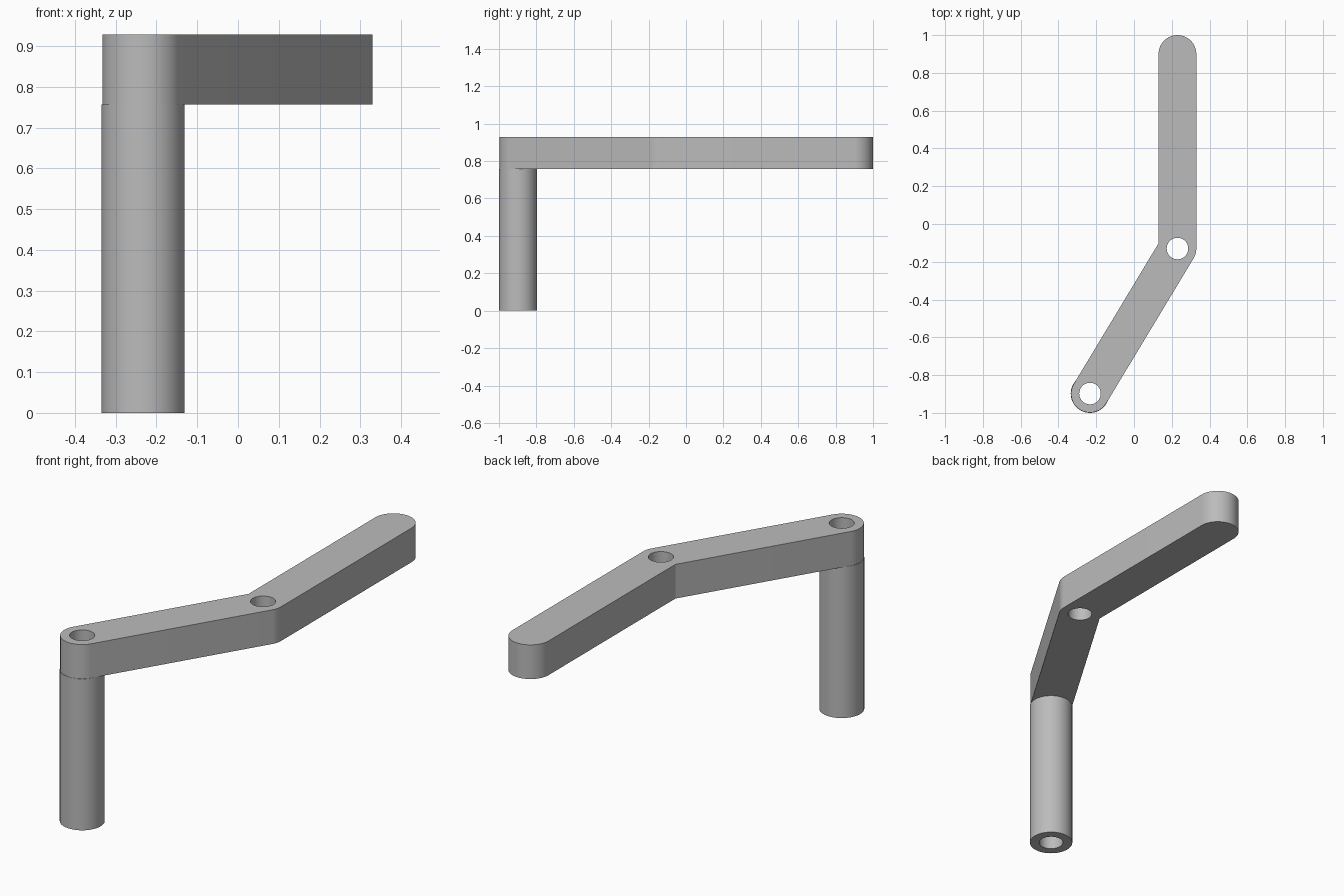
import bpy, bmesh, math
from mathutils import Vector

cube = bpy.data.objects.get("Cube")
if cube:
    bpy.data.objects.remove(cube, do_unlink=True)

ARM_BOTTOM, ARM_TOP = 0.757, 0.928
RADIUS, POST_RADIUS, HOLE_RADIUS = 0.1, 0.102, 0.057
tip = Vector((0.23, 0.9))
elbow = Vector((0.23, -0.13))
foot = Vector((-0.233, -0.898))

grey = bpy.data.materials.new("plain grey")
grey.use_nodes = True
colour = (0.5, 0.5, 0.5, 1)
grey.diffuse_color = colour
grey.node_tree.nodes["Principled BSDF"].inputs["Base Color"].default_value = colour


def arc(centre, radius, start, end, steps):
    """Points along a circular arc, both ends included."""
    return [centre + radius * Vector((math.cos(a), math.sin(a)))
            for a in (start + (end - start) * i / steps for i in range(steps + 1))]


def circle(centre, radius, steps=64):
    return arc(centre, radius, 0, 2 * math.pi, steps)[:-1]


def prism(name, outline, bottom, top):
    """Extrude a flat outline upwards into a solid."""
    bm = bmesh.new()
    face = bm.faces.new([bm.verts.new((p.x, p.y, bottom)) for p in outline])
    raised = bmesh.ops.extrude_face_region(bm, geom=[face])["geom"]
    verts = [g for g in raised if isinstance(g, bmesh.types.BMVert)]
    bmesh.ops.translate(bm, verts=verts, vec=(0, 0, top - bottom))
    bmesh.ops.recalc_face_normals(bm, faces=bm.faces)
    mesh = bpy.data.meshes.new(name)
    bm.to_mesh(mesh)
    bm.free()
    mesh.materials.append(grey)
    obj = bpy.data.objects.new(name, mesh)
    bpy.context.collection.objects.link(obj)
    return obj


def drill(obj, cutter):
    mod = obj.modifiers.new("hole", "BOOLEAN")
    mod.operation = "DIFFERENCE"
    mod.solver = "EXACT"
    mod.object = cutter
    bpy.context.view_layer.objects.active = obj
    bpy.ops.object.modifier_apply(modifier=mod.name)


# Bent arm: rounded ends, sharp inner corner, rounded outer corner
along = elbow - foot
heading = math.atan2(along.y, along.x)
left, right = heading + math.pi / 2, heading - math.pi / 2
bend = (left + math.pi) / 2
inner = elbow + RADIUS / math.cos(math.pi - bend) * Vector((math.cos(bend), math.sin(bend)))
outline = arc(tip, RADIUS, 0, math.pi, 32) + [inner]
outline += arc(foot, RADIUS, left, left + math.pi, 32)
outline += arc(elbow, RADIUS, right, 0, 8)
arm = prism("bent_arm", outline, ARM_BOTTOM, ARM_TOP)

# Upright post under the end of the arm
post = prism("post", circle(foot, POST_RADIUS), 0, ARM_BOTTOM)

# Holes: one through arm and post, one at the elbow
foot_hole = prism("foot_hole_cutter", circle(foot, HOLE_RADIUS), -0.1, 1.1)
elbow_hole = prism("elbow_hole_cutter", circle(elbow, HOLE_RADIUS), 0.6, 1.1)
drill(arm, foot_hole)
drill(arm, elbow_hole)
drill(post, foot_hole)
for cutter in (foot_hole, elbow_hole):
    bpy.data.objects.remove(cutter, do_unlink=True)

# Smooth rounds, sharp rims
for obj in (arm, post):
    bpy.ops.object.select_all(action="DESELECT")
    obj.select_set(True)
    bpy.context.view_layer.objects.active = obj
    bpy.ops.object.shade_smooth_by_angle(angle=math.radians(25))
